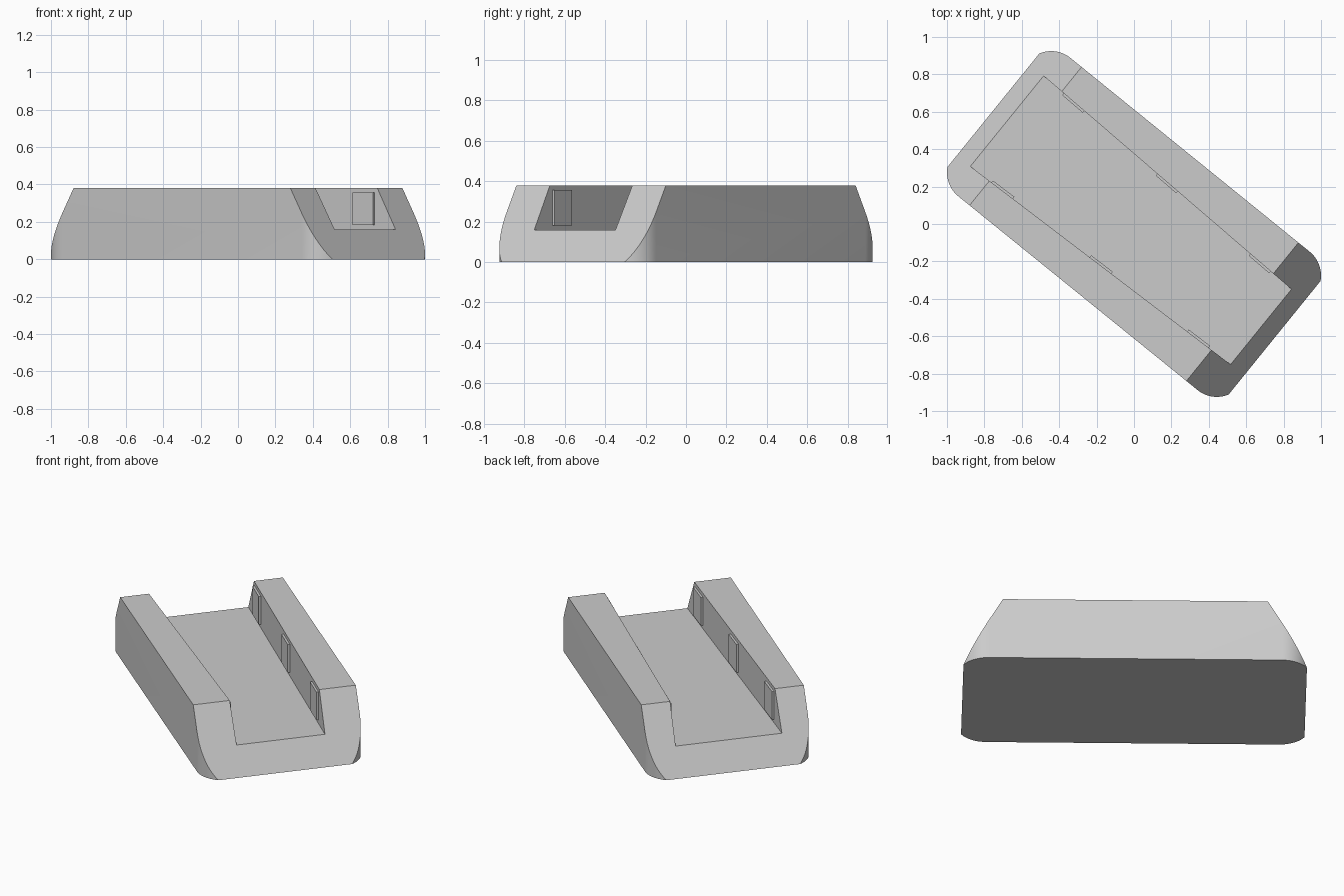
import bpy, bmesh, math
from mathutils import Vector, Matrix

if "Cube" in bpy.data.objects:
    bpy.data.objects.remove(bpy.data.objects["Cube"])

# Main sizes, measured along the block (x) and across it (y) before turning
TURN = Matrix.Rotation(math.radians(-39), 4, 'Z')
HALF_L, HALF_W, HEIGHT, RADIUS = 0.987, 0.476, 0.38, 0.164
END_LOW, END_TOP = 0.967, 0.746      # sloped end plane at bottom and top
FLOOR = 0.16                         # channel floor height
MID, TAPER = 0.285, 0.03             # channel half width at centre, narrowing

grey = bpy.data.materials.new("grey")
grey.diffuse_color = (0.6, 0.6, 0.6, 1)
grey.use_nodes = True
grey.node_tree.nodes["Principled BSDF"].inputs["Base Color"].default_value = grey.diffuse_color


def make(name, bm):
    bmesh.ops.recalc_face_normals(bm, faces=bm.faces)
    mesh = bpy.data.meshes.new(name)
    bm.to_mesh(mesh)
    bm.free()
    mesh.materials.append(grey)
    obj = bpy.data.objects.new(name, mesh)
    bpy.context.collection.objects.link(obj)
    return obj


def prism(outline, z0, z1):
    bm = bmesh.new()
    face = bm.faces.new([bm.verts.new((x, y, z0)) for x, y in outline])
    top = bmesh.ops.extrude_face_region(bm, geom=[face])["geom"]
    bmesh.ops.translate(bm, vec=(0, 0, z1 - z0),
                        verts=[v for v in top if isinstance(v, bmesh.types.BMVert)])
    return bm


def wall(u):
    return MID - TAPER * u


# Body: rounded rectangle prism with both ends cut on a slope
outline = []
for i, (sx, sy) in enumerate([(1, 1), (-1, 1), (-1, -1), (1, -1)]):
    for k in range(17):
        a = math.radians(90 * i + 90 * k / 16)
        outline.append((sx * (HALF_L - RADIUS) + RADIUS * math.cos(a),
                        sy * (HALF_W - RADIUS) + RADIUS * math.sin(a)))
bm = prism(outline, 0, HEIGHT)
for side in (1, -1):
    bmesh.ops.bisect_plane(bm, geom=bm.verts[:] + bm.edges[:] + bm.faces[:],
                           plane_co=(side * END_LOW, 0, 0),
                           plane_no=Vector((side * HEIGHT, 0, END_LOW - END_TOP)).normalized(),
                           clear_outer=True)
    bmesh.ops.holes_fill(bm, edges=[e for e in bm.edges if e.is_boundary])
body = make("cradle_body", bm)

# Tapered open channel cut through the top
E = 1.2
cutter = make("channel_cutter", prism([(-E, -wall(-E)), (E, -wall(E)),
                                       (E, wall(E)), (-E, wall(-E))], FLOOR, 0.6))
cutter.hide_render = True
mod = body.modifiers.new("channel", 'BOOLEAN')
mod.operation, mod.object, mod.solver = 'DIFFERENCE', cutter, 'EXACT'
bpy.context.view_layer.objects.active = body
body.select_set(True)
bpy.ops.object.modifier_apply(modifier="channel")
bpy.data.objects.remove(cutter)
bpy.ops.object.shade_smooth_by_angle(angle=math.radians(20))
body.matrix_world = TURN

# Grip pads: three thin plates on each channel wall
for side in (1, -1):
    for u in (-0.66, 0.0, 0.655):
        a, b, t = u - 0.072, u + 0.072, 0.013
        pad = make("grip_pad", prism([(a, side * (wall(a) + 0.005)), (b, side * (wall(b) + 0.005)),
                                      (b, side * (wall(b) - t)), (a, side * (wall(a) - t))],
                                     0.182, 0.357))
        pad.matrix_world = TURN
